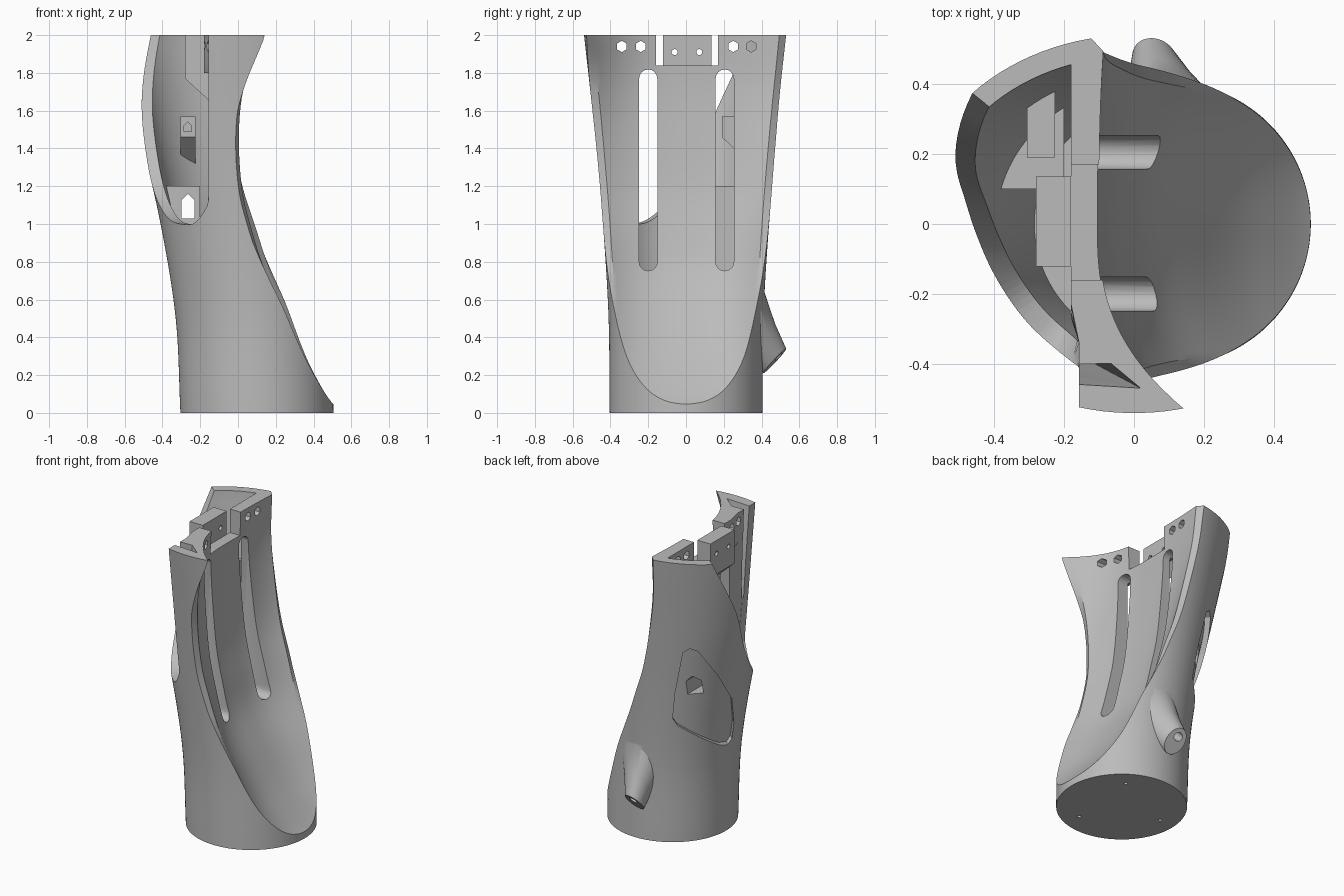
import bpy, bmesh, math
from mathutils import Vector

cube = bpy.data.objects.get("Cube")
if cube:
    bpy.data.objects.remove(cube, do_unlink=True)

grey = bpy.data.materials.new("plain grey")
grey.use_nodes = True
colour = (0.5, 0.5, 0.5, 1)
grey.diffuse_color = colour
grey.node_tree.nodes["Principled BSDF"].inputs["Base Color"].default_value = colour


def loft(name, rings):
    """Closed solid through equally long rings of points."""
    bm = bmesh.new()
    loops = [[bm.verts.new(p) for p in ring] for ring in rings]
    n = len(loops[0])
    for a, b in zip(loops, loops[1:]):
        for i in range(n):
            j = (i + 1) % n
            bm.faces.new((a[i], a[j], b[j], b[i]))
    bm.faces.new(loops[0][::-1])
    bm.faces.new(loops[-1])
    bmesh.ops.recalc_face_normals(bm, faces=bm.faces)
    mesh = bpy.data.meshes.new(name)
    bm.to_mesh(mesh)
    bm.free()
    mesh.materials.append(grey)
    ob = bpy.data.objects.new(name, mesh)
    bpy.context.scene.collection.objects.link(ob)
    return ob


def prism(name, outline, start, step):
    """Extrude an outline of 3D points from an offset along a step."""
    start, step = Vector(start), Vector(step)
    base = [Vector(p) + start for p in outline]
    return loft(name, [base, [p + step for p in base]])


def box(name, lo, hi):
    (x, y, z), (u, v, w) = lo, hi
    return prism(name, [(x, y, z), (u, y, z), (u, v, z), (x, v, z)], (0, 0, 0), (0, 0, w - z))


def ellipse(centre, side, up, n):
    angles = [math.tau * (i + 0.5) / n for i in range(n)]
    return [Vector(centre) + Vector(side) * math.cos(a) + Vector(up) * math.sin(a) for a in angles]


def rod(name, p, q, r, n):
    turn = (Vector(q) - Vector(p)).to_track_quat('Z', 'Y')
    side, up = turn @ Vector((r, 0, 0)), turn @ Vector((0, r, 0))
    return loft(name, [ellipse(p, side, up, n), ellipse(q, side, up, n)])


def combine(ob, other, how='DIFFERENCE'):
    """Apply a boolean and remove the second solid."""
    mod = ob.modifiers.new("cut", 'BOOLEAN')
    mod.operation, mod.object, mod.solver = how, other, 'EXACT'
    bpy.context.view_layer.update()
    deps = bpy.context.evaluated_depsgraph_get()
    mesh = bpy.data.meshes.new_from_object(ob.evaluated_get(deps))
    ob.modifiers.clear()
    ob.data = mesh
    bpy.data.objects.remove(other, do_unlink=True)


def smooth(heights, values, z):
    """Cubic interpolation through a small table."""
    z = min(max(z, heights[0]), heights[-1])
    k = max(i for i in range(len(heights) - 1) if heights[i] <= z)

    def slope(i):
        a, b = max(i - 1, 0), min(i + 1, len(heights) - 1)
        return (values[b] - values[a]) / (heights[b] - heights[a])
    h = heights[k + 1] - heights[k]
    t = (z - heights[k]) / h
    return ((2*t**3 - 3*t**2 + 1) * values[k] + (t**3 - 2*t**2 + t) * h * slope(k)
            + (3*t**2 - 2*t**3) * values[k + 1] + (t**3 - t**2) * h * slope(k + 1))


# Outer sleeve: elliptical sections widening upwards
LEVELS = (0, 0.5, 1, 1.5, 2)


def half_depth(z):
    return smooth(LEVELS, (0.405, 0.41, 0.44, 0.485, 0.54), z)


def sleeve(name, z0, z1, inset=0.0, steps=40, n=112):
    rings = []
    for i in range(steps + 1):
        z = z0 + (z1 - z0) * i / steps
        cx = smooth(LEVELS, (0.1, 0.085, 0.045, 0.015, 0), z)
        rx = smooth(LEVELS, (0.405, 0.415, 0.455, 0.54, 0.64), z) - inset
        rings.append(ellipse((cx, 0, z), (rx, 0, 0), (0, half_depth(z) - inset, 0), n))
    return loft(name, rings)


body = sleeve("sleeve_body", 0, 2)

# Angled side nozzle with a sloping end and a bore
nozzle = loft("nozzle", [ellipse((0.06, 0.47, 0.275), (0.065, -0.01, 0), (0, 0.06, 0.065), 48),
                         ellipse((0.08, 0.41, 0.365), (0.095, -0.01, 0), (0, 0.062, 0.105), 48),
                         ellipse((0.1, 0.32, 0.5), (0.15, 0, 0), (0, 0.085, 0.17), 48)])
combine(body, nozzle, 'UNION')
combine(body, rod("nozzle_bore", (0.055, 0.56, 0.23), (0.055, 0.42, 0.37), 0.028, 24))

# Long concave scoop along one side, with a bevelled rim
SCOOP_Z = (0, 0.05, 0.15, 0.3, 0.5, 0.75, 1, 1.2, 1.5, 1.75, 2)
CENTRE = (0.56, 0.5, 0.41, 0.295, 0.175, 0.045, -0.02, -0.06, -0.09, -0.105, -0.1)
FRONT = (0.09, 0.09, 0.1, 0.11, 0.115, 0.125, 0.105, 0.1, 0.12, 0.175, 0.26)
BACK = (0.09, 0.09, 0.11, 0.13, 0.15, 0.16, 0.135, 0.105, 0.065, 0.035, 0.015)
RIM = 0.915


def scoop_x(t, z):
    sag = smooth(SCOOP_Z, FRONT if t < 0 else BACK, z)
    fade = min(1, max(0, (z - 0.4) / 0.5), (2 - z) / 0.4 if t < 0 else 1)
    rim = max(0, abs(t) - RIM) * half_depth(z)
    return smooth(SCOOP_Z, CENTRE, z) + sag * min(abs(t), 1) ** 2.6 - fade * rim


half = [RIM * k / 24 for k in range(1, 25)] + [1, 1.3]
across = [-t for t in half[::-1]] + [0] + half
rings = []
for i in range(56):
    z = -0.05 + 2.1 * i / 55
    ring = [(scoop_x(t, min(z, 2)), t * half_depth(z), z) for t in across]
    rings.append(ring + [(1.3, 0.8, z), (1.3, -0.8, z)])
combine(body, loft("scoop", rings))

# Inner cavity behind the scoop wall, leaving two mounting blocks on the back
cavity = sleeve("cavity", 0.62, 2.05, inset=0.06)
combine(cavity, box("scoop_wall", (-0.155, -1, 0), (1, 1, 2.3)))
combine(cavity, box("top_flange", (-0.18, -1, 1.8), (1, 1, 2.3)))
combine(cavity, box("lower_block", (-0.6, 0.1, 0.5), (-0.2, 0.7, 1.2)))
ledge = [(0, 0.19, 1.57), (0, 0.19, 1.46), (0, 0.36, 1.3), (0, 0.7, 1.3), (0, 0.7, 1.57)]
combine(cavity, prism("upper_block", ledge, (-0.305, 0, 0), (0.08, 0, 0)))
combine(body, cavity)

# Large opening in the front corner, outlined by angle and height
ANGLES = (139, 141, 150.5, 160.5, 171, 181, 192, 208, 223, 238, 250, 259, 266, 266.5)
HEIGHTS = (2.1, 2, 1.8, 1.6, 1.36, 1.22, 1.12, 1.03, 1, 1.01, 1.12, 1.26, 1.45, 2.1)
steps = range(len(ANGLES))
outline = [(smooth(steps, ANGLES, k / 5), smooth(steps, HEIGHTS, k / 5)) for k in range(5 * len(ANGLES) - 4)]
rings = []
for r in (0.34, 0.42, 0.5, 0.58, 0.66, 1.7):
    rings.append([(min(r * math.cos(math.radians(a)), -0.157), r * math.sin(math.radians(a)), z)
                  for a, z in outline])
combine(body, loft("opening", rings))

# Tapering gap between the front flange and the outer wall
combine(body, loft("flange_gap", [
    [(-0.22, -0.375, 1.4), (-0.14, -0.375, 1.4), (-0.12, -0.395, 1.4), (-0.22, -0.4, 1.4)],
    [(-0.22, -0.405, 2.05), (-0.06, -0.4, 2.05), (0.03, -0.475, 2.05), (-0.22, -0.46, 2.05)]]))

# Shallow rounded recess on the back corner with a following floor
s = math.sqrt(0.5)
pick = [(-0.1, 1.35), (-0.06, 1.38), (-0.01, 1.36), (0.12, 1.17), (0.23, 0.95), (0.255, 0.75),
        (0.245, 0.64), (0.215, 0.61), (0.16, 0.63), (-0.12, 0.82), (-0.15, 0.87), (-0.14, 1.05)]
recess = prism("recess", [(-s * u, -s * u, z) for u, z in pick],
               (-0.15 * s, 0.15 * s, 0), (-s * 0.7, s * 0.7, 0))
combine(recess, sleeve("recess_floor", 0.4, 1.8, inset=0.035))
combine(body, recess)

# Pointed slot through the lower block, and a small one in the upper block
for x0, x1, z0, z1, y0, y1 in ((-0.3, -0.23, 1.03, 1.16, 0, 0.7), (-0.285, -0.245, 1.49, 1.54, 0.1, 0.27)):
    mid, shoulder = (x0 + x1) / 2, z1 - (x1 - x0) / 2
    shape = [(x0, 0, z0), (x1, 0, z0), (x1, 0, shoulder), (mid, 0, z1), (x0, 0, shoulder)]
    combine(body, prism("pointed_slot", shape, (0, y0, 0), (0, y1 - y0, 0)))

# Two long round-ended slots through the scoop wall
for y in (-0.2, 0.205):
    shape = []
    for k in range(18):
        a = math.pi * (k if k < 9 else k - 1) / 8
        shape.append((0, y + 0.048 * math.cos(a), (1.77 if k < 9 else 0.8) + 0.048 * math.sin(a)))
    combine(body, prism("long_slot", shape, (-0.19, 0, 0), (0.6, 0, 0)))

# Top notch and the flange holes beside it
combine(body, box("notch", (-0.3, -0.16, 1.84), (0.3, 0.17, 2.1)))
for y in (-0.34, -0.24, 0.25, 0.345):
    combine(body, rod("flange_hole", (-0.3, y, 1.94), (0.3, y, 1.94), 0.03, 6))

# Screw holes in the base
for a in (55, 175, 295):
    x, y = 0.1 + 0.29 * math.cos(math.radians(a)), 0.29 * math.sin(math.radians(a))
    combine(body, rod("base_hole", (x, y, -0.05), (x, y, 0.04), 0.012, 12))

# Bracket standing behind the notch
profile = [(-0.28, 0, 2), (-0.28, 0, 1.77), (-0.15, 0, 1.65), (-0.15, 0, 1.84), (-0.18, 0, 1.84), (-0.18, 0, 2)]
bracket = prism("top_bracket", profile, (0, -0.122, 0), (0, 0.257, 0))
for y in (-0.06, 0.07):
    combine(bracket, rod("bracket_hole", (-0.4, y, 1.91), (0, y, 1.91), 0.016, 12))

# Smooth curved surfaces, keep edges crisp
bpy.ops.object.select_all(action='DESELECT')
for ob in (body, bracket):
    ob.select_set(True)
bpy.context.view_layer.objects.active = body
bpy.ops.object.shade_smooth_by_angle(angle=math.radians(25))
